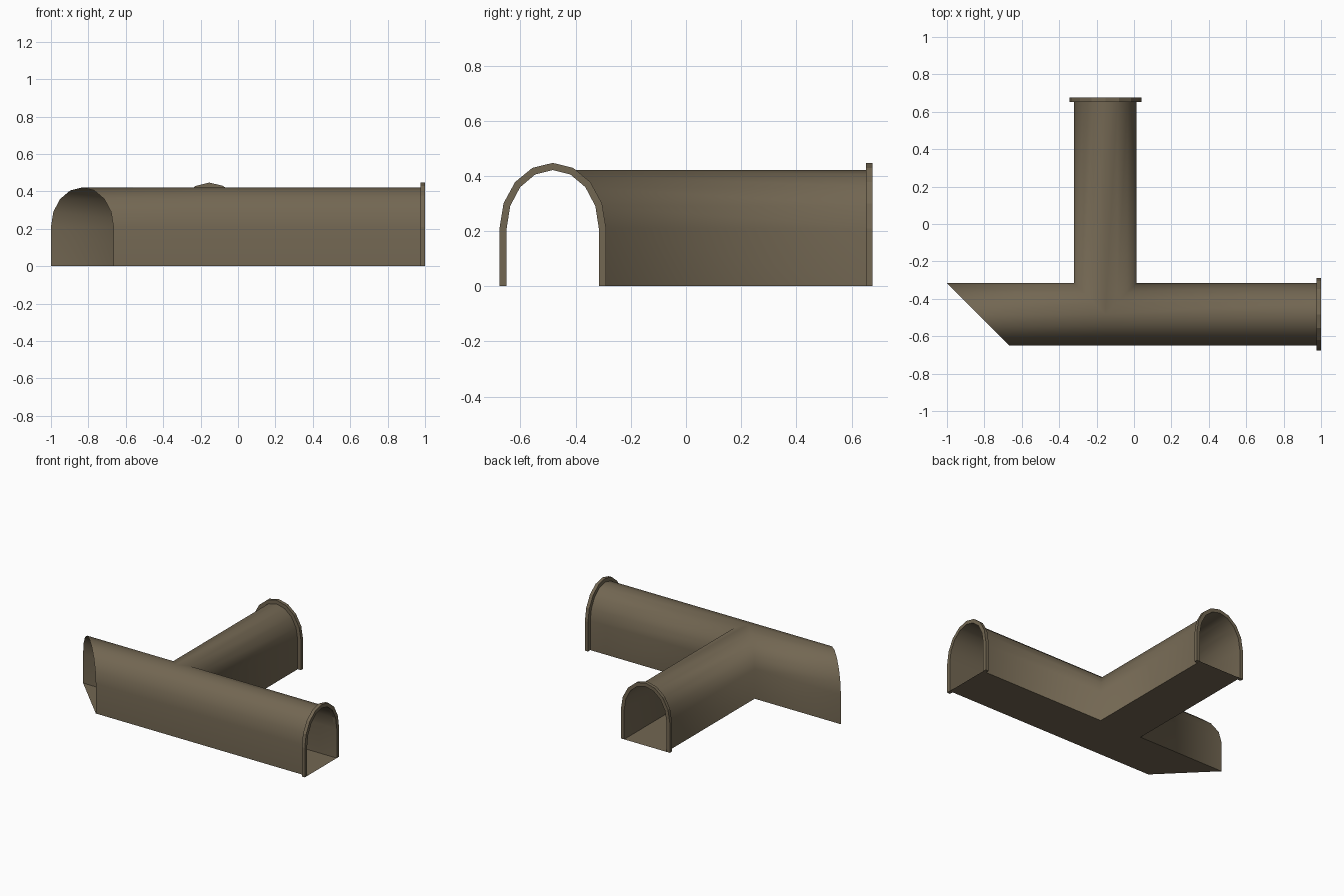
import bpy, bmesh, math

if "Cube" in bpy.data.objects:
    bpy.data.objects.remove(bpy.data.objects["Cube"])

R, SPRING, TOP = 0.167, 0.21, 0.421      # half width, height where the arch starts, crown
YC, XB = -0.483, -0.153                  # centre lines of main and branch tunnel
X_END, Y_END = 1.0, 0.676                # open ends with collars
RIM, RIM_T = 0.026, 0.024                # collar width and thickness
SEG = 8                                  # arch segments

stone = bpy.data.materials.new("brown stone")
stone.diffuse_color = (0.17, 0.135, 0.085, 1)
stone.use_nodes = True
stone.node_tree.nodes["Principled BSDF"].inputs["Base Color"].default_value = stone.diffuse_color


def arch(r, top):
    """Arch section as (offset, height), from one foot to the other."""
    pts = [(-r, 0)]
    for i in range(SEG + 1):
        a = math.pi * (1 - i / SEG)
        pts.append((r * math.cos(a), SPRING + (top - SPRING) * math.sin(a)))
    return pts + [(r, 0)]


def strip(bm, a, b):
    """Skin two rows of points with quads, skipping collapsed corners."""
    va, vb = [bm.verts.new(p) for p in a], [bm.verts.new(p) for p in b]
    for i in range(len(a) - 1):
        bm.faces.new((va[i], va[i + 1], vb[i + 1], vb[i]))


def finish(bm, name, smooth):
    bmesh.ops.remove_doubles(bm, verts=bm.verts, dist=1e-5)
    bmesh.ops.dissolve_degenerate(bm, dist=1e-5, edges=bm.edges)
    bmesh.ops.recalc_face_normals(bm, faces=bm.faces)
    for f in bm.faces:
        f.smooth = smooth
    me = bpy.data.meshes.new(name)
    bm.to_mesh(me)
    bm.free()
    me.materials.append(stone)
    ob = bpy.data.objects.new(name, me)
    bpy.context.collection.objects.link(ob)
    return ob


prof = arch(R, TOP)
mid = len(prof) // 2
front, back = prof[:mid + 1], prof[mid:]
cut = lambda v: -1 + R - v               # slanted open end

# Tunnel walls: both vaults meet along the diagonal groins, welded together
bm = bmesh.new()
row = lambda half, fx: [(fx(v), YC + v, z) for v, z in half]
strip(bm, row(front, cut), row(front, lambda v: XB))
strip(bm, row(front, lambda v: XB), row(front, lambda v: X_END))
strip(bm, row(back, cut), row(back, lambda v: XB - v))
strip(bm, row(back, lambda v: XB + v), row(back, lambda v: X_END))
strip(bm, [(XB + u, YC + abs(u), z) for u, z in prof],
      [(XB + u, Y_END, z) for u, z in prof])
finish(bm, "tunnel_walls", True)

# Floor
bm = bmesh.new()
yb, yf = YC + R, YC - R
outline = [(-1, yb), (-1 + 2 * R, yf), (X_END, yf), (X_END, yb),
           (XB + R, yb), (XB + R, Y_END), (XB - R, Y_END), (XB - R, yb)]
face = bm.faces.new([bm.verts.new((x, y, 0)) for x, y in outline])
face.normal_update()
down = face.normal.z < 0
ob = finish(bm, "tunnel_floor", False)
if ob.data.polygons[0].normal.z > 0:
    ob.data.flip_normals()


# Raised collars around the two square ends
def collar(name, place):
    bm = bmesh.new()
    outer = arch(R + RIM, TOP + RIM)
    at = lambda pts, d: [place(u, z, d) for u, z in pts]
    loops = [at(prof, 0), at(outer, 0), at(outer, -RIM_T), at(prof, -RIM_T), at(prof, 0)]
    for a, b in zip(loops, loops[1:]):
        strip(bm, a, b)
    for k in (0, -1):                    # feet
        bm.faces.new([bm.verts.new(l[k]) for l in loops[:4]])
    finish(bm, name, False)


collar("main_collar", lambda u, z, d: (X_END + d, YC + u, z))
collar("branch_collar", lambda u, z, d: (XB - u, Y_END + d, z))
